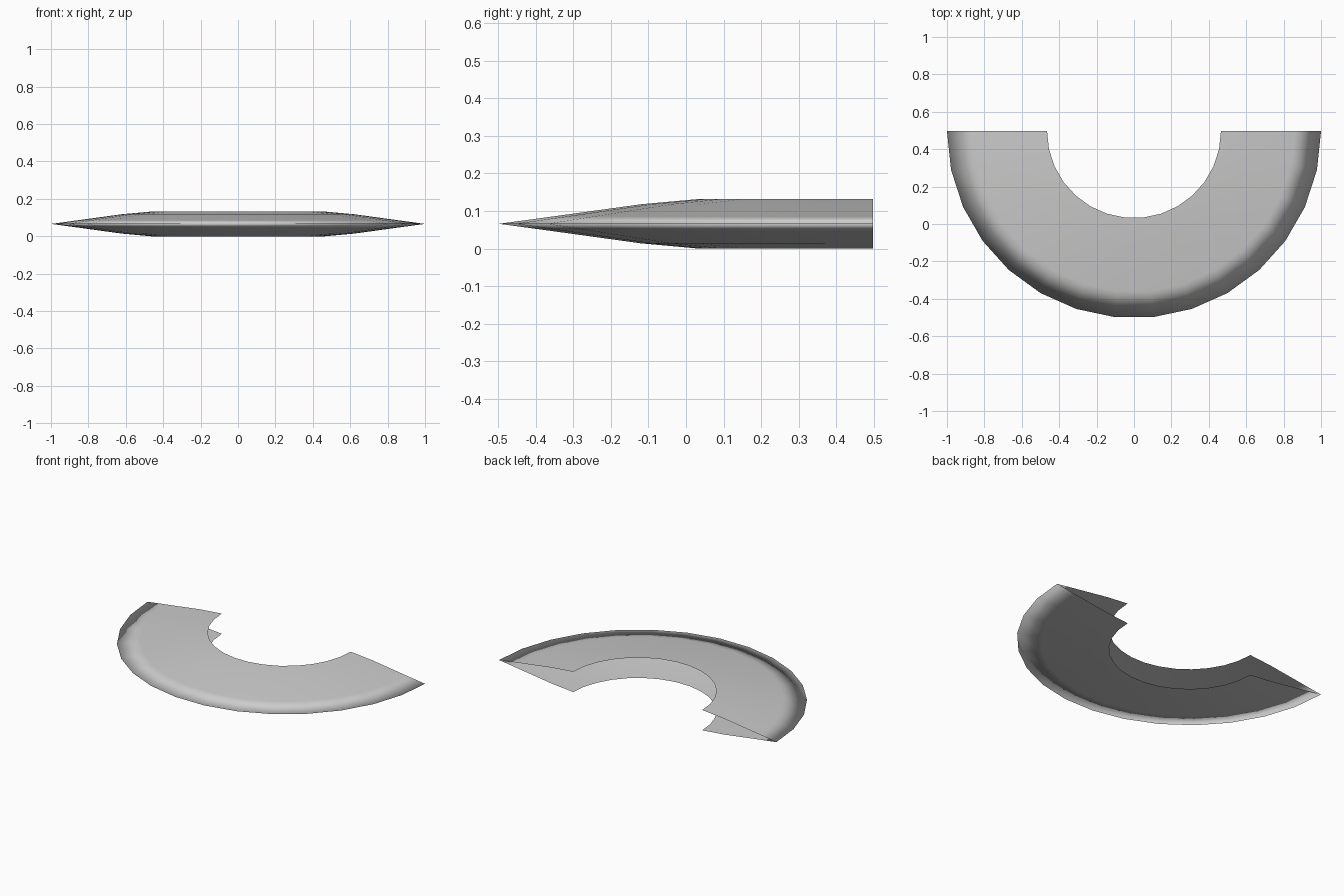
import bpy
import bmesh
import math
from mathutils import Matrix, Vector

cube = bpy.data.objects.get("Cube")
if cube:
    bpy.data.objects.remove(cube, do_unlink=True)

MID = 0.066        # height of the sharp outer rim
CENTRE_Y = 0.497   # centre of the half ring
SEGMENTS = 15

# Plain grey material
grey = bpy.data.materials.new("light_grey")
grey.use_nodes = True
colour = (0.6, 0.6, 0.6, 1)
grey.diffuse_color = colour
grey.node_tree.nodes["Principled BSDF"].inputs["Base Color"].default_value = colour

# Wedge cross-section: radius and half thickness, from inner lip to rim
upper = [(0.465, 0.066), (0.62, 0.052), (0.86, 0.019), (1.0, 0.0)]
lower = [(r, -h) for r, h in reversed(upper[:-1])]

# Sweep the open section through half a turn, leaving ends and inside open
bm = bmesh.new()
verts = [bm.verts.new((r, 0, MID + h)) for r, h in upper + lower]
edges = [bm.edges.new(pair) for pair in zip(verts, verts[1:])]
bmesh.ops.spin(bm, geom=verts + edges, cent=(0, 0, 0), axis=(0, 0, 1),
               angle=-math.pi, steps=SEGMENTS, use_duplicate=False)
bmesh.ops.translate(bm, verts=bm.verts, vec=(0, CENTRE_Y, 0))

# Turn every face outward: up above the rim, down below it
bm.normal_update()
flipped = [f for f in bm.faces
           if f.normal.z * (f.calc_center_median().z - MID) < 0]
bmesh.ops.reverse_faces(bm, faces=flipped)
for face in bm.faces:
    face.smooth = True

mesh = bpy.data.meshes.new("half_ring_shell")
bm.to_mesh(mesh)
bm.free()
mesh.materials.append(grey)
shell = bpy.data.objects.new("half_ring_shell", mesh)
bpy.context.collection.objects.link(shell)
